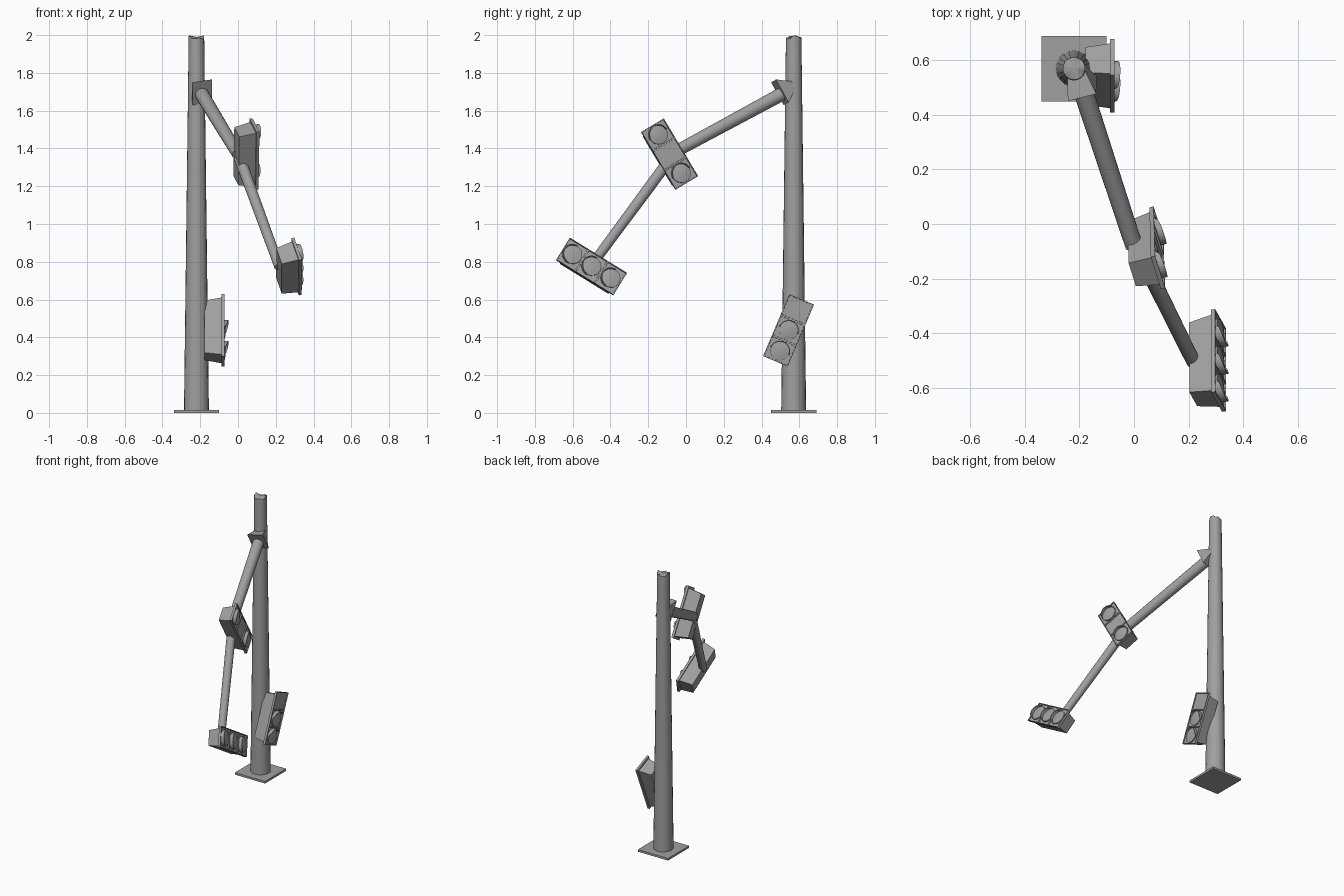
import bpy, bmesh, math, random
from mathutils import Matrix, Vector

random.seed(4)
cube = bpy.data.objects.get("Cube")
if cube:
    bpy.data.objects.remove(cube, do_unlink=True)

GREY = (0.35, 0.35, 0.35, 1)
mat = bpy.data.materials.new("grey metal")
mat.use_nodes = True
mat.diffuse_color = GREY
mat.node_tree.nodes["Principled BSDF"].inputs["Base Color"].default_value = GREY


def finish(bm, name, matrix=Matrix(), smooth=False):
    bmesh.ops.recalc_face_normals(bm, faces=bm.faces)
    mesh = bpy.data.meshes.new(name)
    bm.to_mesh(mesh)
    bm.free()
    mesh.materials.append(mat)
    obj = bpy.data.objects.new(name, mesh)
    obj.matrix_world = matrix
    bpy.context.collection.objects.link(obj)
    if smooth:
        bpy.ops.object.select_all(action='DESELECT')
        obj.select_set(True)
        bpy.context.view_layer.objects.active = obj
        bpy.ops.object.shade_smooth_by_angle(angle=math.radians(32))
    return obj


def frame(origin, up, normal):
    """Local x = width, y = up, z = facing direction."""
    z = Vector(normal).normalized()
    y = Vector(up)
    y = (y - z * y.dot(z)).normalized()
    m = Matrix((y.cross(z), y, z)).transposed().to_4x4()
    return Matrix.Translation(origin) @ m


def frustum(name, matrix, back, front, z0, z1):
    bm = bmesh.new()
    rings = [[bm.verts.new((sx * s[0], sy * s[1], z))
              for sx, sy in ((-1, -1), (1, -1), (1, 1), (-1, 1))]
             for s, z in ((back, z0), (front, z1))]
    bm.faces.new(rings[0])
    bm.faces.new(rings[1])
    for i in range(4):
        j = (i + 1) % 4
        bm.faces.new((rings[0][i], rings[0][j], rings[1][j], rings[1][i]))
    return finish(bm, name, matrix)


def tube(name, a, b, r0, r1, sides=20):
    a, b = Vector(a), Vector(b)
    d = b - a
    bm = bmesh.new()
    bmesh.ops.create_cone(bm, cap_ends=True, segments=sides,
                          radius1=r0, radius2=r1, depth=d.length)
    m = Matrix.Translation((a + b) / 2) @ d.to_track_quat('Z', 'Y').to_matrix().to_4x4()
    return finish(bm, name, m, True)


W, H, CELL = 0.071, 0.178, 0.1187


def face_plate(name, matrix):
    # Slab split into three cells, each with a recessed panel
    bm = bmesh.new()
    bmesh.ops.create_cube(bm, size=1, matrix=Matrix.Diagonal((2 * W, 2 * H, 0.016, 1)))
    for y in (-CELL / 2, CELL / 2):
        bmesh.ops.bisect_plane(bm, geom=bm.verts[:] + bm.edges[:] + bm.faces[:],
                               plane_co=(0, y, 0), plane_no=(0, 1, 0))
    bm.normal_update()
    cells = [f for f in bm.faces if f.normal.z > 0.9]
    bmesh.ops.inset_individual(bm, faces=cells, thickness=0.006)
    bmesh.ops.inset_individual(bm, faces=cells, thickness=0.001, depth=-0.007)
    finish(bm, name, matrix)


def lens(name, matrix, y):
    # Shallow domed disc
    bm = bmesh.new()
    rings = []
    for r, z in ((0.051, -0.002), (0.051, 0.009), (0.043, 0.010), (0.022, 0.015)):
        rings.append([bm.verts.new((r * math.cos(k * math.tau / 24),
                                    y + r * math.sin(k * math.tau / 24), z))
                      for k in range(24)])
    for lo, hi in zip(rings, rings[1:]):
        for k in range(24):
            j = (k + 1) % 24
            bm.faces.new((lo[k], lo[j], hi[j], hi[k]))
    bm.faces.new(rings[-1])
    finish(bm, name, matrix, True)


def hood(name, matrix, y):
    # Half-ring visor, longest at its crown
    bm = bmesh.new()
    cols = []
    for k in range(17):
        t = math.pi * k / 16
        length = 0.008 + 0.022 * math.sqrt(max(math.sin(t), 0))
        cols.append([bm.verts.new((r * math.cos(t), y + r * math.sin(t), z))
                     for r, z in ((0.054, 0), (0.054, length), (0.049, length), (0.049, 0))])
    for a, b in zip(cols, cols[1:]):
        for i in range(4):
            j = (i + 1) % 4
            bm.faces.new((a[i], b[i], b[j], a[j]))
    bm.faces.new(cols[0])
    bm.faces.new(cols[-1])
    finish(bm, name, matrix, True)


def signal(name, origin, up, normal, lit):
    m = frame(origin, up, normal)
    frustum(name + "_housing", m, (0.051, 0.150), (0.060, 0.164), -0.097, -0.005)
    face_plate(name + "_face_plate", m)
    for i in lit:
        lens(f"{name}_lens_{i + 2}", m, i * CELL)
        hood(f"{name}_hood_{i + 2}", m, i * CELL)


# Base plate
POLE = Vector((-0.22, 0.57, 0))
frustum("base_plate", Matrix.Translation(POLE), (0.12, 0.12), (0.12, 0.12), 0, 0.015)

# Tapered pole with a ragged broken top
pole = tube("pole", POLE + Vector((0, 0, 0.01)), POLE + Vector((0, 0, 1.99)), 0.066, 0.041)
bm = bmesh.new()
bm.from_mesh(pole.data)
bm.normal_update()
top = [f for f in bm.faces if f.normal.z > 0.9]
crown = list(top[0].verts)
bmesh.ops.poke(bm, faces=top)
for v in crown:
    v.co.z += random.uniform(-0.012, 0.01)
bm.to_mesh(pole.data)
bm.free()

# Tapered bracket between pole and arm
ARM = Vector((0.28, -0.84, -0.46))
SIDE = Vector((0, -0.5, 0.86))
frustum("arm_bracket", frame((-0.19, 0.497, 1.697), SIDE, ARM),
        (0.035, 0.022), (0.054, 0.069), -0.075, 0)

# Bent arm in two lengths
tube("upper_arm", (-0.20, 0.53, 1.70), (0.0, -0.08, 1.37), 0.037, 0.032)
tube("lower_arm", (0.008, -0.08, 1.35), (0.218, -0.505, 0.775), 0.030, 0.026)

# Signal heads
signal("middle_signal", (0.085, -0.087, 1.37), (0, -0.515, 0.857), (0.965, 0.23, 0.12), (-1, 1))
signal("lower_signal", (0.31, -0.50, 0.775), (0, -0.85, 0.523), (0.96, 0.15, 0.24), (-1, 0, 1))
signal("pole_signal", (-0.08, 0.543, 0.437), (0, 0.39, 0.92), (1, 0, 0), (-1, 0))
